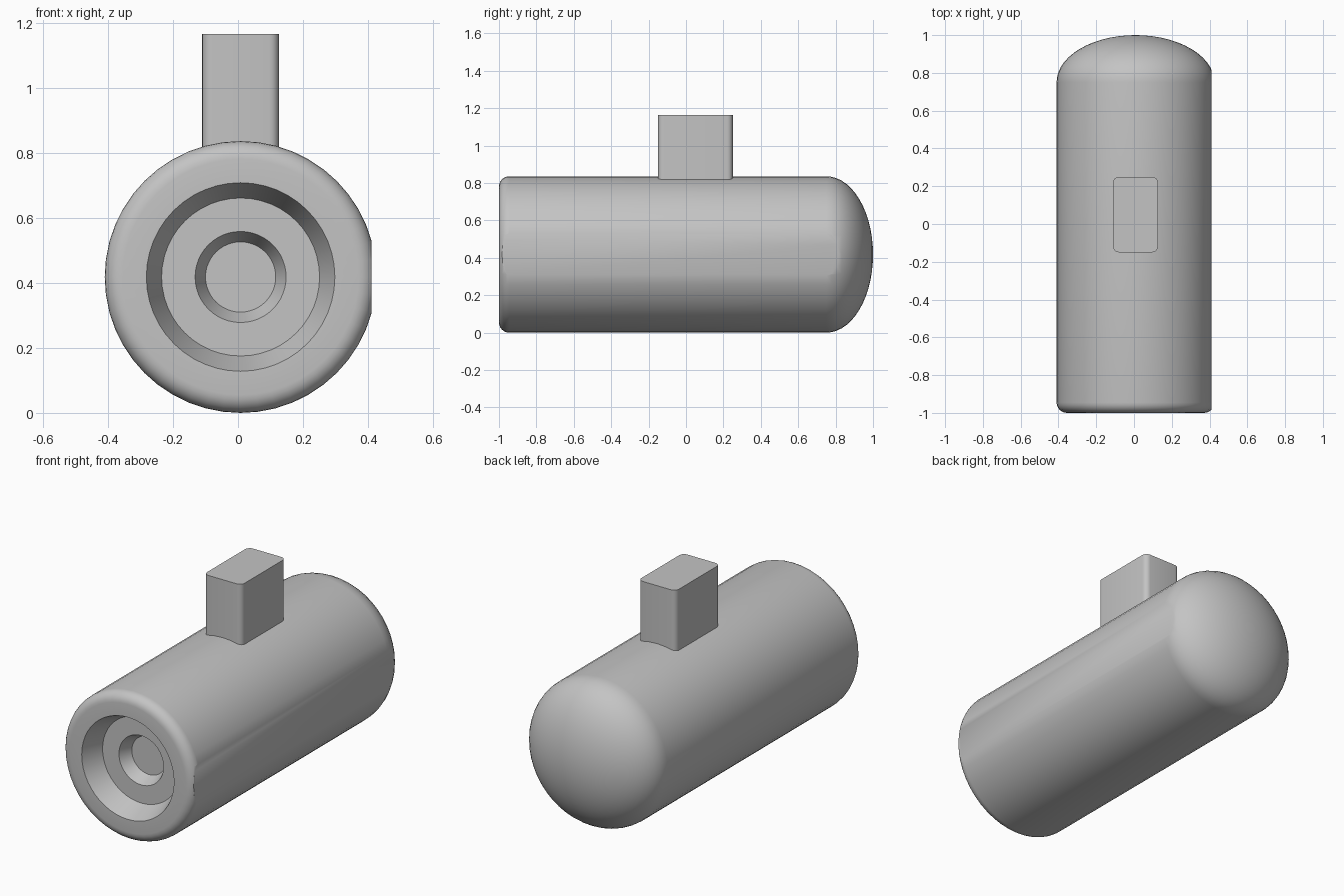
import bpy
import bmesh
import math
from mathutils import Matrix, Vector

cube = bpy.data.objects.get("Cube")
if cube:
    bpy.data.objects.remove(cube, do_unlink=True)

grey = bpy.data.materials.new("plain_grey")
grey.use_nodes = True
GREY = (0.55, 0.55, 0.55, 1)
grey.diffuse_color = GREY
grey.node_tree.nodes["Principled BSDF"].inputs["Base Color"].default_value = GREY

RADIUS = 0.418
CENTRE = Vector((0.008, 0, RADIUS))
SIDE_X = 0.41


def finish(bm, name):
    """Turn a bmesh into a smooth-shaded grey object."""
    bmesh.ops.recalc_face_normals(bm, faces=bm.faces)
    mesh = bpy.data.meshes.new(name)
    bm.to_mesh(mesh)
    bm.free()
    obj = bpy.data.objects.new(name, mesh)
    mesh.materials.append(grey)
    bpy.context.collection.objects.link(obj)
    bpy.ops.object.select_all(action="DESELECT")
    obj.select_set(True)
    bpy.context.view_layer.objects.active = obj
    bpy.ops.object.shade_smooth_by_angle(angle=math.radians(30))
    return obj


def arc(r, y, size_r, size_y, start, end, steps):
    """Elliptical arc of (radius, y) profile points."""
    angles = [math.radians(start + (end - start) * i / steps) for i in range(steps + 1)]
    return [(r + size_r * math.cos(a), y + size_y * math.sin(a)) for a in angles]


# Body: stepped recess at the front, rounded rim, domed back
profile = [(0, -0.81), (0.108, -0.81), (0.14, -0.88), (0.243, -0.88), (0.29, -1)]
profile += arc(RADIUS - 0.055, -0.945, 0.055, 0.055, -90, 0, 6)
profile += arc(0, 0.75, RADIUS, 0.25, 0, 90, 14)

bm = bmesh.new()
verts = [bm.verts.new((r, y, 0)) for r, y in profile]
edges = [bm.edges.new(pair) for pair in zip(verts, verts[1:])]
bmesh.ops.spin(bm, geom=verts + edges, cent=(0, 0, 0), axis=(0, 1, 0),
               angle=math.tau, steps=48)
bmesh.ops.remove_doubles(bm, verts=bm.verts, dist=0.0005)
bmesh.ops.translate(bm, verts=bm.verts, vec=CENTRE)

# Narrow flat along the left side
bmesh.ops.bisect_plane(bm, geom=bm.verts[:] + bm.edges[:] + bm.faces[:],
                       plane_co=(SIDE_X, 0, 0), plane_no=(1, 0, 0), clear_outer=True)
bmesh.ops.holes_fill(bm, edges=[e for e in bm.edges if e.is_boundary], sides=0)
finish(bm, "body")

# Upright block on top, with rounded vertical corners
bm = bmesh.new()
size = Matrix.Diagonal((0.236, 0.4, 0.385, 1))
bmesh.ops.create_cube(bm, size=1, matrix=Matrix.Translation((0.008, 0.05, 0.9725)) @ size)
upright = [e for e in bm.edges if abs(e.verts[0].co.z - e.verts[1].co.z) > 0.1]
bmesh.ops.bevel(bm, geom=upright, offset=0.03, segments=5, profile=0.5, affect="EDGES")
finish(bm, "top_block")
